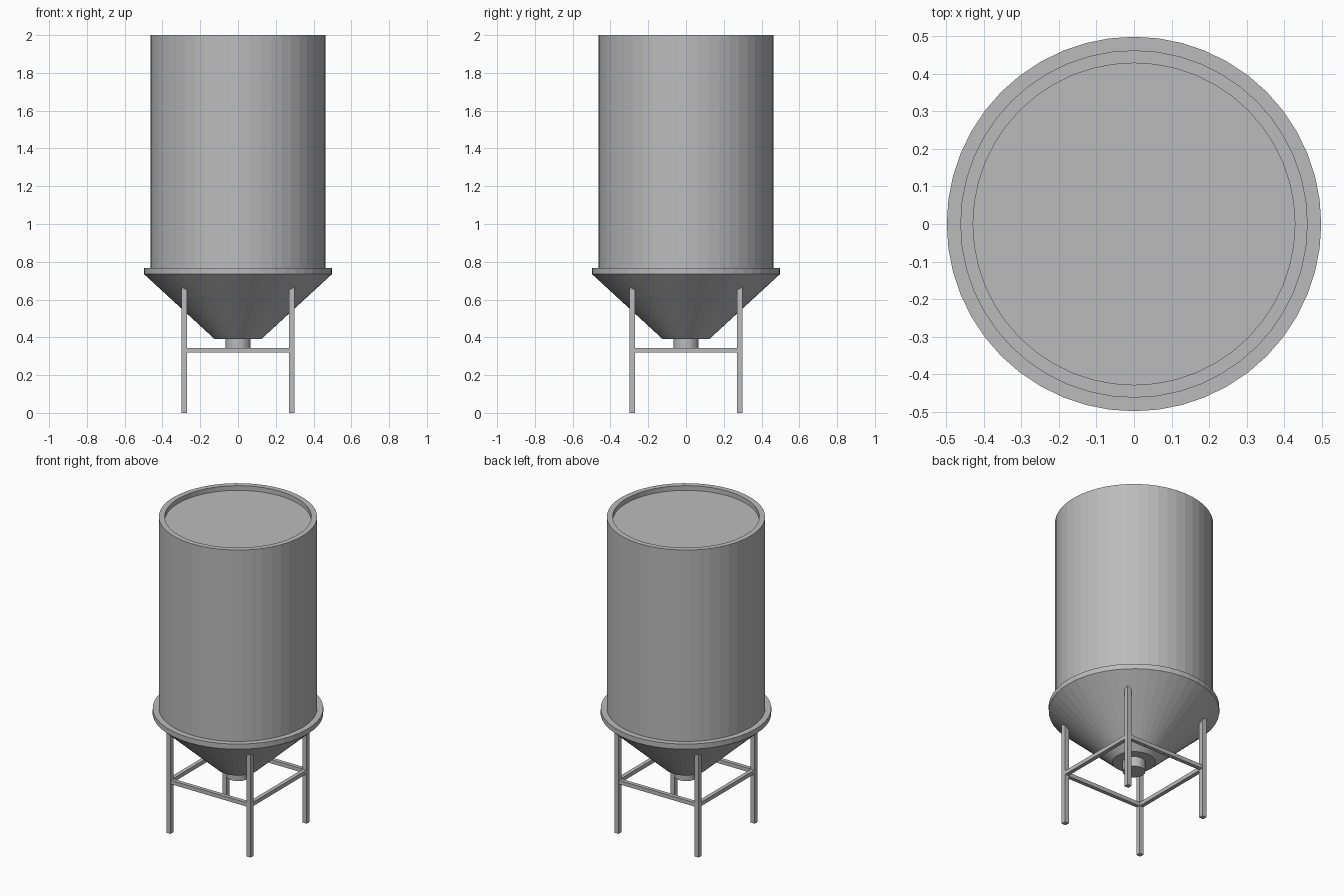
import bpy
import bmesh
from math import cos, sin, tau

if "Cube" in bpy.data.objects:
    bpy.data.objects.remove(bpy.data.objects["Cube"], do_unlink=True)

steel = bpy.data.materials.new("grey steel")
steel.use_nodes = True
GREY = (0.5, 0.5, 0.5, 1)
steel.diffuse_color = GREY
steel.node_tree.nodes["Principled BSDF"].inputs["Base Color"].default_value = GREY

SIDES = 48


def finish(name, bm):
    bmesh.ops.recalc_face_normals(bm, faces=bm.faces)
    mesh = bpy.data.meshes.new(name)
    bm.to_mesh(mesh)
    bm.free()
    mesh.materials.append(steel)
    obj = bpy.data.objects.new(name, mesh)
    bpy.context.collection.objects.link(obj)
    return obj


def turned(name, profile):
    """Closed solid of revolution from (radius, height) pairs, capped at both ends."""
    bm = bmesh.new()
    rings = [[bm.verts.new((r * cos(tau * i / SIDES), r * sin(tau * i / SIDES), z))
              for i in range(SIDES)] for r, z in profile]
    for low, high in zip(rings, rings[1:]):
        for i in range(SIDES):
            j = (i + 1) % SIDES
            bm.faces.new((low[i], low[j], high[j], high[i]))
    bm.faces.new(rings[0])
    bm.faces.new(rings[-1])
    return finish(name, bm)


def box(name, centre, size):
    bm = bmesh.new()
    bmesh.ops.create_cube(bm, size=1)
    bmesh.ops.scale(bm, vec=size, verts=bm.verts)
    bmesh.ops.translate(bm, vec=centre, verts=bm.verts)
    return finish(name, bm)


# Tank with a raised rim around a sunken lid
turned("tank_body", [(0.462, 0.75), (0.462, 2), (0.428, 2), (0.428, 1.97)])

# Hopper cone with its flange, and the outlet below
turned("hopper", [(0.125, 0.392), (0.498, 0.735), (0.498, 0.768)])
turned("outlet_spout", [(0.066, 0.328), (0.066, 0.4)])

# Four legs running up into the cone
LEG = 0.285
for side, x in (("left", LEG), ("right", -LEG)):
    for end, y in (("front", -LEG), ("back", LEG)):
        box(f"{end}_{side}_leg", (x, y, 0.335), (0.03, 0.03, 0.67))

# Braces joining the legs in a square
SPAN = 2 * LEG - 0.03
for name, s in (("front", -1), ("back", 1)):
    box(f"{name}_brace", (0, s * LEG, 0.332), (SPAN, 0.025, 0.025))
for name, s in (("right", -1), ("left", 1)):
    box(f"{name}_brace", (s * LEG, 0, 0.332), (0.025, SPAN, 0.025))
